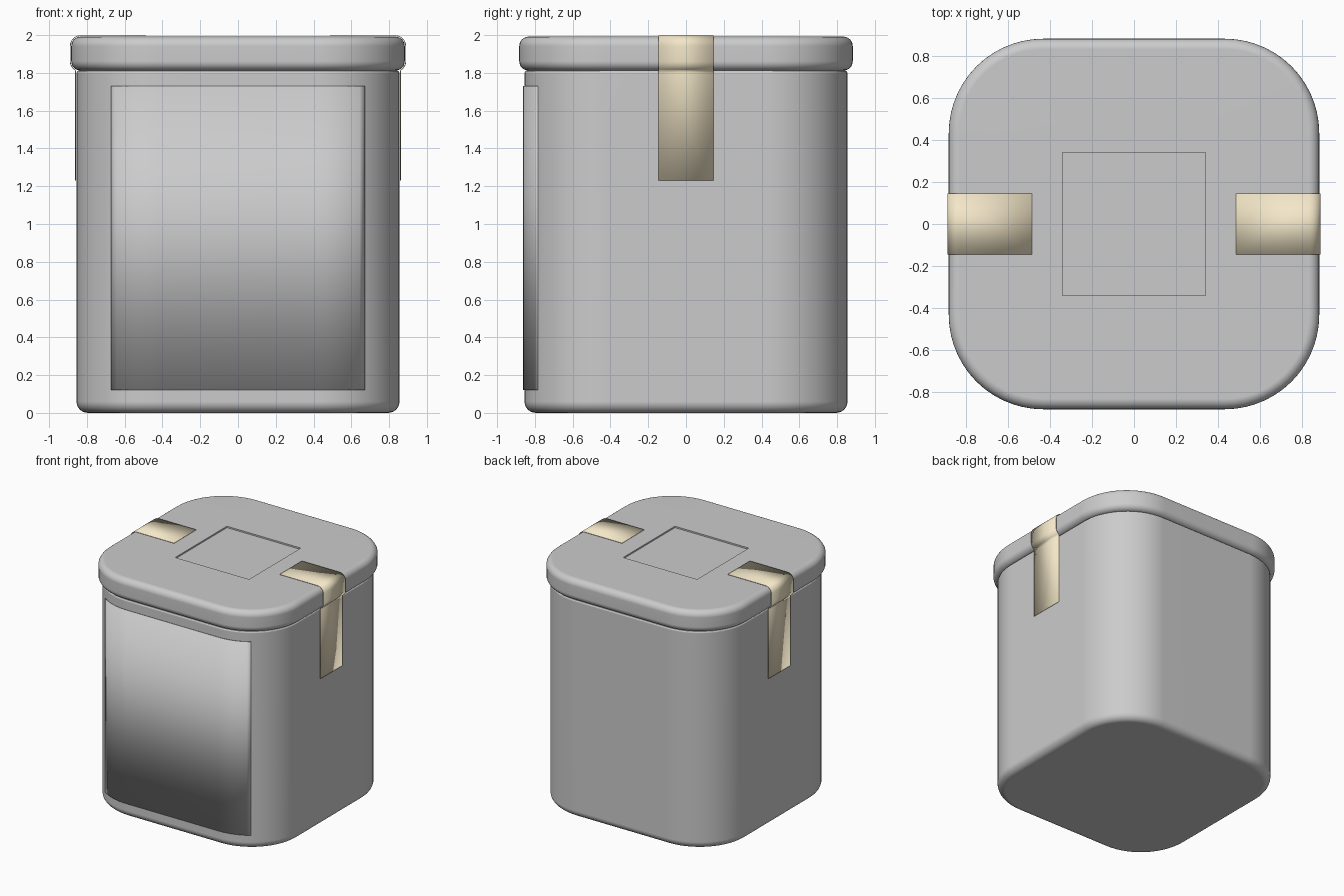
import bpy, bmesh
from math import sin, cos, pi

if "Cube" in bpy.data.objects:
    bpy.data.objects.remove(bpy.data.objects["Cube"])

SEG = 14  # segments per rounded corner


def ring(half, radius, z):
    """Rounded square outline at height z."""
    pts = []
    c = half - radius
    for k, (sx, sy) in enumerate([(1, 1), (-1, 1), (-1, -1), (1, -1)]):
        for i in range(SEG + 1):
            a = k * pi / 2 + i / SEG * pi / 2
            pts.append((sx * c + radius * cos(a), sy * c + radius * sin(a), z))
    return pts


def finish(name, bm):
    mesh = bpy.data.meshes.new(name)
    bm.to_mesh(mesh)
    bm.free()
    ob = bpy.data.objects.new(name, mesh)
    bpy.context.collection.objects.link(ob)
    bpy.ops.object.select_all(action='DESELECT')
    ob.select_set(True)
    bpy.context.view_layer.objects.active = ob
    bpy.ops.object.shade_smooth_by_angle(angle=pi / 6)
    return ob


def loft(name, rings):
    """Skin a stack of outlines and cap both ends."""
    bm = bmesh.new()
    loops = [[bm.verts.new(p) for p in r] for r in rings]
    n = len(loops[0])
    for lo, hi in zip(loops, loops[1:]):
        for i in range(n):
            j = (i + 1) % n
            bm.faces.new((lo[i], lo[j], hi[j], hi[i]))
    bm.faces.new(loops[0][::-1])
    bm.faces.new(loops[-1])
    bmesh.ops.remove_doubles(bm, verts=bm.verts, dist=1e-5)
    ob = finish(name, bm)
    ob.modifiers.new("weighted", 'WEIGHTED_NORMAL').keep_sharp = True
    return ob


def sheet(name, path, step):
    """Thin strip: a path extruded by the vector step."""
    bm = bmesh.new()
    a = [bm.verts.new(p) for p in path]
    b = [bm.verts.new([u + v for u, v in zip(p, step)]) for p in path]
    for i in range(len(path) - 1):
        bm.faces.new((a[i], a[i + 1], b[i + 1], b[i]))
    ob = finish(name, bm)
    sol = ob.modifiers.new("thickness", 'SOLIDIFY')
    sol.thickness = 0.004
    sol.offset = -1
    return ob


def arc(cx, cz, r, a0, a1, n=6):
    return [(cx + r * cos(a0 + (a1 - a0) * i / n), cz + r * sin(a0 + (a1 - a0) * i / n))
            for i in range(n + 1)]


BODY, BODY_R = 0.855, 0.43
LID, LID_R = 0.883, 0.45
LID_LOW, LID_TOP, BEV = 1.812, 1.992, 0.05

# Tin body with a rounded foot and a neck tucked inside the lid
profile = arc(BODY - 0.06, 0.06, 0.06, -pi / 2, 0)
profile += arc(BODY - 0.015, 1.797, 0.015, 0, pi / 2, 3)
profile += [(0.82, 1.812), (0.82, 1.9)]
loft("tin_body", [ring(h, BODY_R - (BODY - h), z) for h, z in profile])

# Lid with rounded rims and a shallow square panel on top
profile = arc(LID - BEV, LID_LOW + BEV, BEV, -pi / 2, 0)
profile += arc(LID - BEV, LID_TOP - BEV, BEV, 0, pi / 2)
rings = [ring(h, LID_R - (LID - h), z) for h, z in profile]
rings += [ring(0.34, 0, LID_TOP), ring(0.34, 0, LID_TOP - 0.012)]
loft("lid", rings)

# Front label wrapping a little way round the corners
c, r = BODY - BODY_R, BODY_R + 0.007
right = [(c + r * sin(t * 0.6 / 8), -c - r * cos(t * 0.6 / 8)) for t in range(9)]
outline = [(-x, y) for x, y in right[::-1]] + right
sheet("front_label", [(x, y, 0.12) for x, y in outline], (0, 0, 1.61))

# Tape strips sealing the lid to the body on both sides
OFF = 0.007
path = [(0.487, LID_TOP + OFF)]
path += arc(LID - BEV, LID_TOP - BEV, BEV + OFF, pi / 2, 0)
path += arc(LID - BEV, LID_LOW + BEV, BEV + OFF, 0, -pi / 3)
path += [(BODY + OFF, 1.8), (BODY + OFF, 1.23)]
tape = sheet("tape_strips", [(x, -0.145, z) for x, z in path], (0, 0.29, 0))
tape.modifiers.new("both_sides", 'MIRROR')
mat = bpy.data.materials.new("tan_tape")
mat.diffuse_color = (0.9, 0.8, 0.58, 1)
mat.use_nodes = True
mat.node_tree.nodes["Principled BSDF"].inputs["Base Color"].default_value = mat.diffuse_color
tape.data.materials.append(mat)
